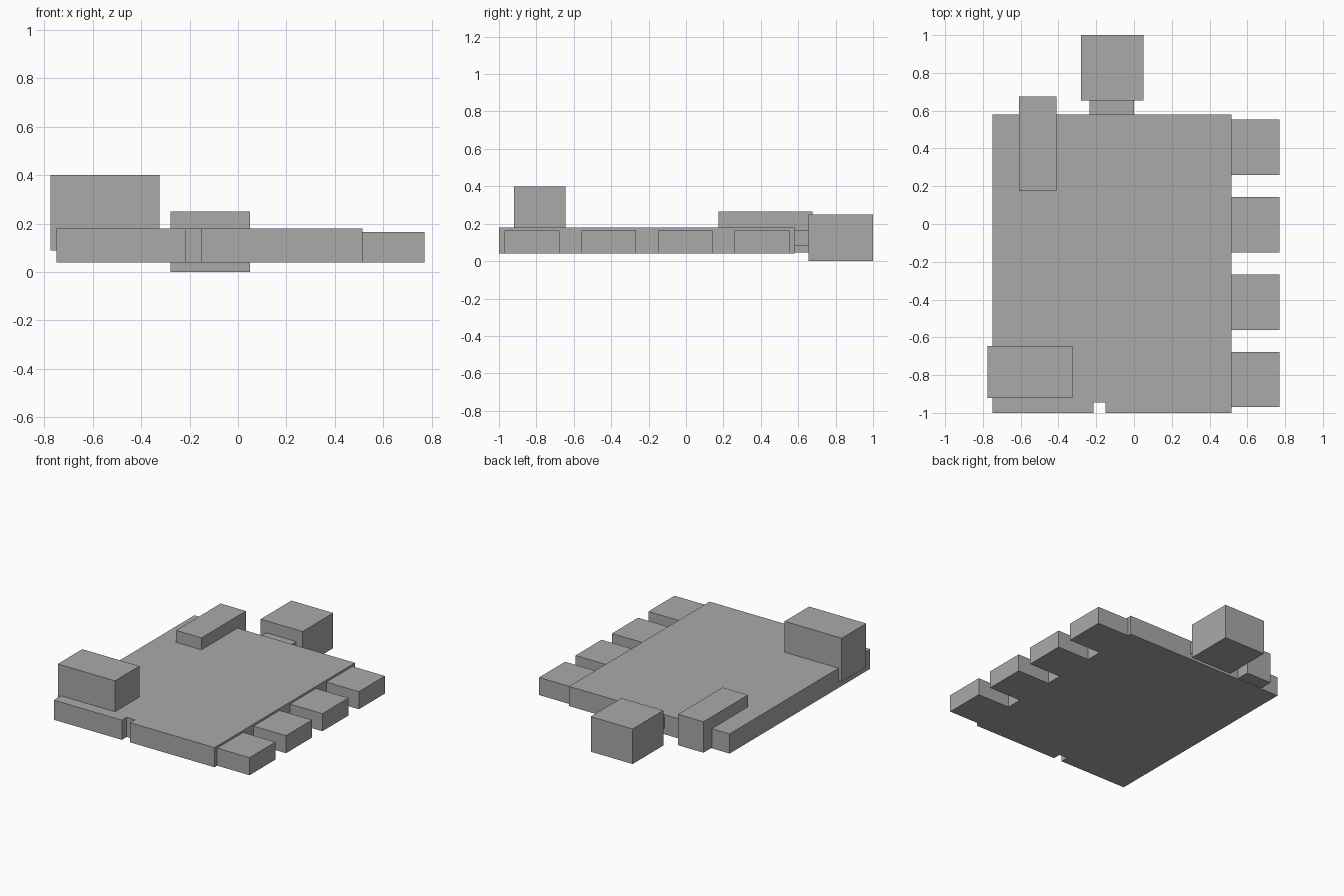
import bpy
import bmesh

default_cube = bpy.data.objects.get("Cube")
if default_cube:
    bpy.data.objects.remove(default_cube, do_unlink=True)

GREY = (0.4, 0.4, 0.4, 1.0)
grey = bpy.data.materials.new("plain grey")
grey.use_nodes = True
grey.diffuse_color = GREY
grey.node_tree.nodes["Principled BSDF"].inputs["Base Color"].default_value = GREY


def prism(name, outline, bottom, top):
    """Extrude a flat outline straight up from bottom to top."""
    bm = bmesh.new()
    base = bm.faces.new([bm.verts.new((x, y, bottom)) for x, y in outline])
    grown = bmesh.ops.extrude_face_region(bm, geom=[base], use_keep_orig=True)
    for item in grown["geom"]:
        if isinstance(item, bmesh.types.BMVert):
            item.co.z = top
    bmesh.ops.recalc_face_normals(bm, faces=bm.faces)
    mesh = bpy.data.meshes.new(name)
    bm.to_mesh(mesh)
    bm.free()
    mesh.materials.append(grey)
    obj = bpy.data.objects.new(name, mesh)
    bpy.context.collection.objects.link(obj)
    return obj


def box(name, xs, ys, zs):
    (x0, x1), (y0, y1) = xs, ys
    return prism(name, [(x0, y0), (x1, y0), (x1, y1), (x0, y1)], *zs)


# Flat slab body with a small notch in the front edge
prism("body_slab", [
    (-0.75, -1.0), (-0.215, -1.0), (-0.215, -0.945), (-0.15, -0.945),
    (-0.15, -1.0), (0.515, -1.0), (0.515, 0.58), (-0.75, 0.58),
], 0.04, 0.18)

# Row of four side blocks
for i in range(4):
    y = -0.97 + i * 0.41
    box(f"side_block_{i + 1}", (0.515, 0.77), (y, y + 0.293), (0.04, 0.165))

# Neck and end block at the back
box("neck", (-0.235, 0.0), (0.58, 0.655), (0.08, 0.165))
box("end_block", (-0.28, 0.05), (0.655, 1.0), (0.0, 0.25))

# Blocks set into the slab
box("long_block", (-0.61, -0.41), (0.175, 0.675), (0.045, 0.265))
box("raised_block", (-0.775, -0.325), (-0.92, -0.645), (0.09, 0.4))
